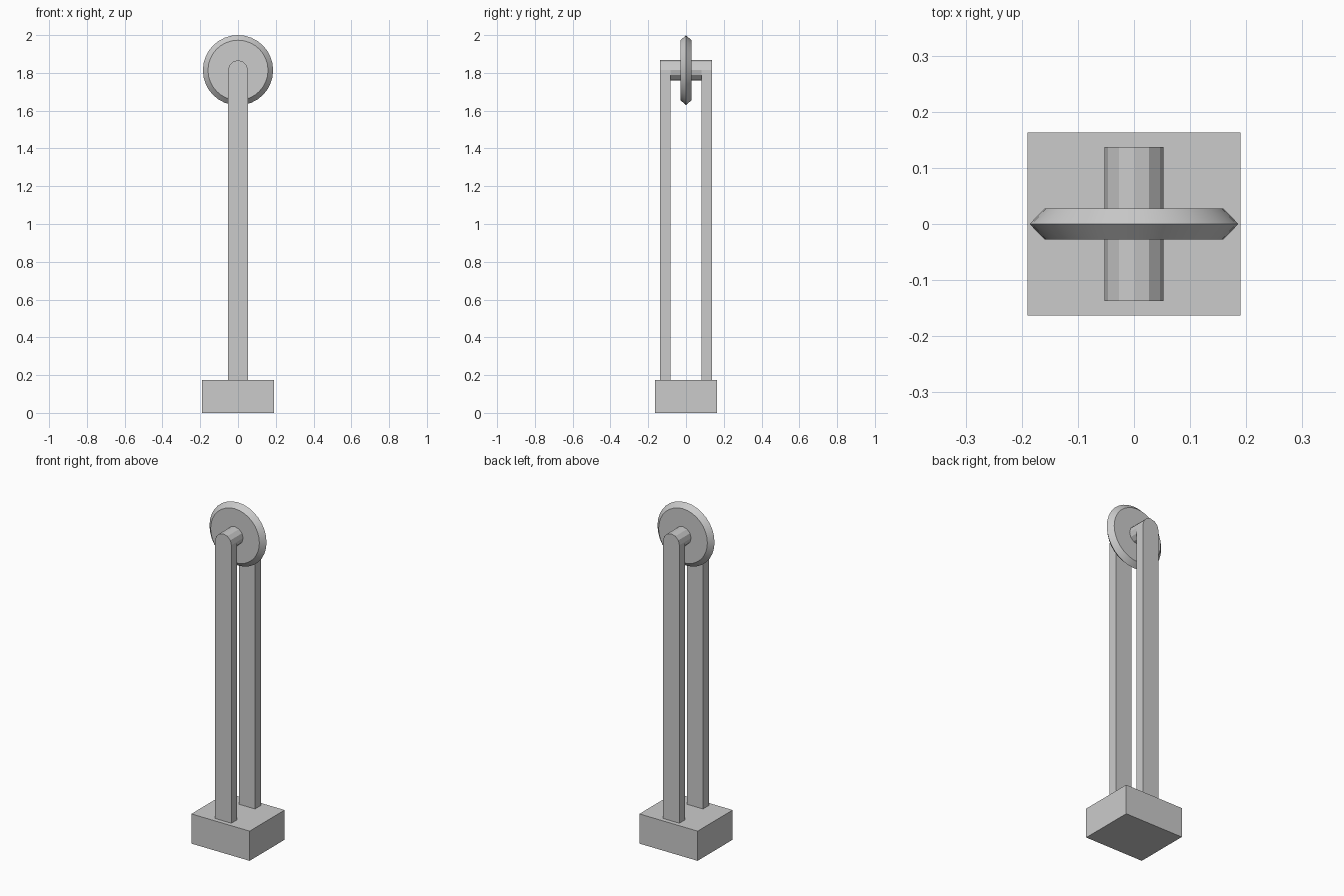
import bpy, bmesh
from math import cos, sin, pi, radians

default = bpy.data.objects.get("Cube")
if default:
    bpy.data.objects.remove(default, do_unlink=True)

grey = bpy.data.materials.new("plain grey")
grey.use_nodes = True
colour = (0.6, 0.6, 0.6, 1)
grey.diffuse_color = colour
grey.node_tree.nodes["Principled BSDF"].inputs["Base Color"].default_value = colour

HUB_Z = 1.814
HUB_R = 0.053
SIDES = 12


def add_object(name, bm):
    bmesh.ops.recalc_face_normals(bm, faces=bm.faces)
    mesh = bpy.data.meshes.new(name)
    bm.to_mesh(mesh)
    bm.free()
    mesh.materials.append(grey)
    obj = bpy.data.objects.new(name, mesh)
    bpy.context.collection.objects.link(obj)
    return obj


def arc(radius, sides, steps):
    """Points in x, z around the hub, counter-clockwise from +x."""
    return [(radius * cos(2 * pi * i / sides), HUB_Z + radius * sin(2 * pi * i / sides))
            for i in range(steps)]


def loft(name, rings):
    """Capped solid through (y, outline) rings with equal point counts."""
    bm = bmesh.new()
    loops = [[bm.verts.new((x, y, z)) for x, z in outline] for y, outline in rings]
    n = len(loops[0])
    for a, b in zip(loops, loops[1:]):
        for i in range(n):
            j = (i + 1) % n
            bm.faces.new((a[i], a[j], b[j], b[i]))
    bm.faces.new(loops[0])
    bm.faces.new(loops[-1])
    return add_object(name, bm)


# Base block
BASE_H = 0.175
base = [(-0.19, 0), (0.19, 0), (0.19, BASE_H), (-0.19, BASE_H)]
loft("base", [(-0.163, base), (0.163, base)])

# Two round-topped posts
post = arc(HUB_R, SIDES, SIDES // 2 + 1) + [(-HUB_R, BASE_H), (HUB_R, BASE_H)]
for name, side in (("front_post", -1), ("back_post", 1)):
    loft(name, [(side * 0.083, post), (side * 0.137, post)])

# Axle between the posts
axle = arc(HUB_R, SIDES, SIDES)
loft("axle", [(-0.083, axle), (0.083, axle)])

# Wheel with a bevelled rim
face, rim = arc(0.159, 32, 32), arc(0.186, 32, 32)
wheel = loft("wheel", [(-0.028, face), (0, rim), (0.028, face)])
bpy.ops.object.select_all(action="DESELECT")
wheel.select_set(True)
bpy.context.view_layer.objects.active = wheel
bpy.ops.object.shade_smooth_by_angle(angle=radians(30))
